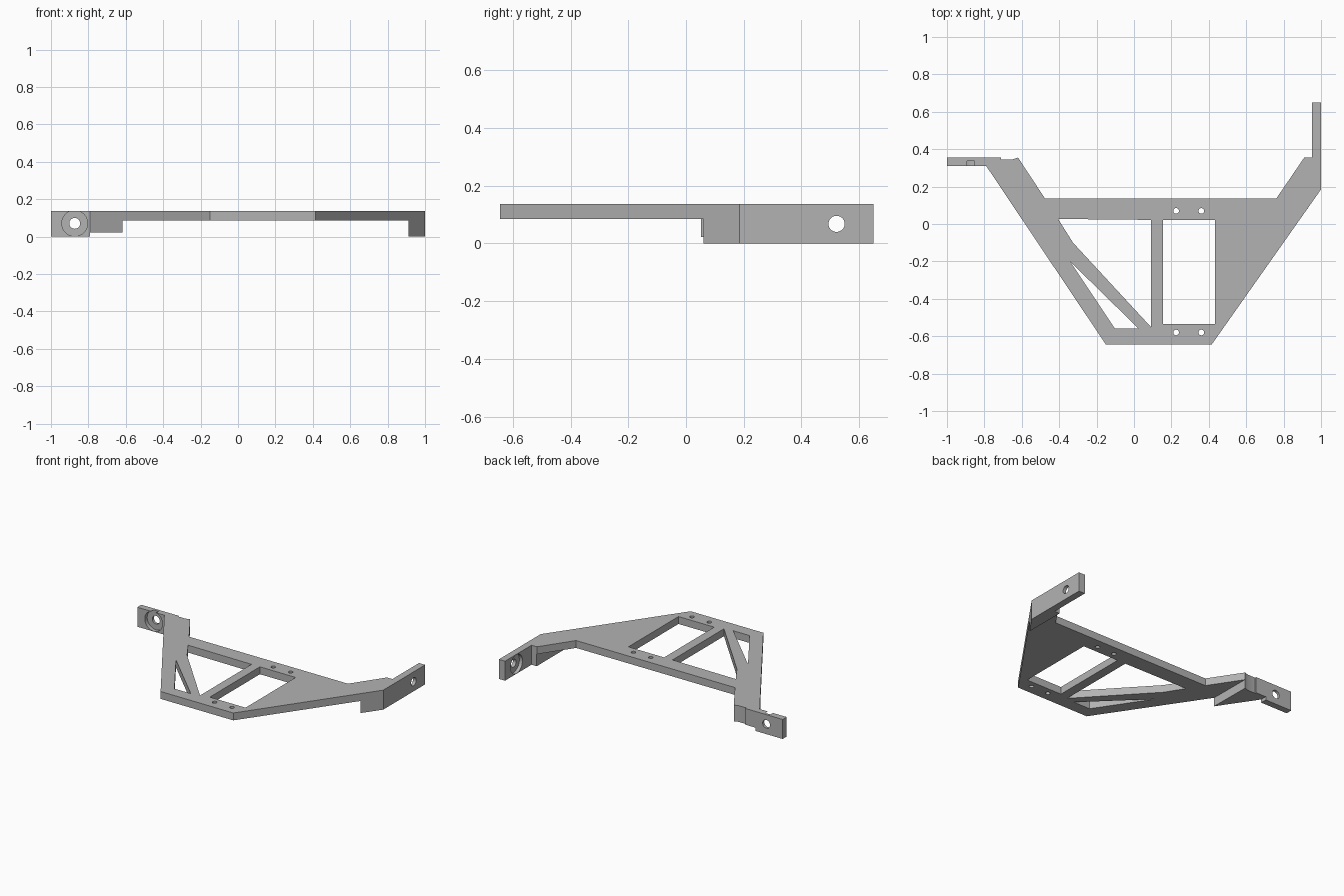
import bpy
import bmesh
from math import pi
from mathutils import Matrix

if "Cube" in bpy.data.objects:
    bpy.data.objects.remove(bpy.data.objects["Cube"])

grey = bpy.data.materials.new("plain_grey")
grey.use_nodes = True
grey.diffuse_color = (0.45, 0.45, 0.45, 1)
grey.node_tree.nodes["Principled BSDF"].inputs["Base Color"].default_value = grey.diffuse_color

TOP, UNDER = 0.137, 0.085


def add(name, bm):
    bmesh.ops.recalc_face_normals(bm, faces=bm.faces)
    mesh = bpy.data.meshes.new(name)
    bm.to_mesh(mesh)
    bm.free()
    mesh.materials.append(grey)
    ob = bpy.data.objects.new(name, mesh)
    bpy.context.collection.objects.link(ob)
    return ob


def prism(name, outline, z0, z1):
    """Upright prism from a plan outline."""
    bm = bmesh.new()
    face = bm.faces.new([bm.verts.new((x, y, z0)) for x, y in outline])
    ext = bmesh.ops.extrude_face_region(bm, geom=[face])
    verts = [v for v in ext["geom"] if isinstance(v, bmesh.types.BMVert)]
    bmesh.ops.translate(bm, verts=verts, vec=(0, 0, z1 - z0))
    return add(name, bm)


def drill(name, centre, radius, length, axis="Z"):
    """Cylinder cutter along an axis."""
    turn = {"X": Matrix.Rotation(pi / 2, 4, "Y"),
            "Y": Matrix.Rotation(pi / 2, 4, "X"),
            "Z": Matrix.Identity(4)}[axis]
    bm = bmesh.new()
    bmesh.ops.create_cone(bm, cap_ends=True, segments=40, radius1=radius, radius2=radius,
                          depth=length, matrix=Matrix.Translation(centre) @ turn)
    return add(name, bm)


def combine(target, other, operation):
    mod = target.modifiers.new(operation, "BOOLEAN")
    mod.operation, mod.solver, mod.object = operation, "EXACT", other
    bpy.context.view_layer.objects.active = target
    bpy.ops.object.modifier_apply(modifier=mod.name)
    bpy.data.objects.remove(other)


# Main plate, with a shallow groove in its back edge
groove = [(-0.62, 0.355), (-0.65, 0.345), (-0.71, 0.345), (-0.71, 0.355)]
frame = prism("bracket_frame", [
    (-0.15, -0.645), (0.415, -0.645), (1, 0.185), (1, 0.355), (0.91, 0.355),
    (0.76, 0.135), (-0.475, 0.135), *groove, (-0.79, 0.355), (-0.79, 0.31)], UNDER, TOP)

# Wedges under both rear corners, and the two mounting tabs
for name, outline, z0, z1 in (
    ("left_wedge", [(0.912, 0.06), (1, 0.185), (1, 0.355), (0.912, 0.355)], 0, UNDER),
    ("right_wedge", [(-0.617, 0.052), *groove, (-0.79, 0.355), (-0.79, 0.31)], 0.023, UNDER),
    ("left_tab", [(0.952, 0.3), (1, 0.3), (1, 0.65), (0.952, 0.65)], 0, TOP),
    ("right_tab", [(-1, 0.31), (-0.79, 0.31), (-0.79, 0.355), (-1, 0.355)], 0, TOP),
):
    combine(frame, prism(name, outline, z0, z1), "UNION")

# Windows through the plate, leaving an upright and a diagonal strut
for outline in (
    [(0.155, 0.022), (0.433, 0.022), (0.433, -0.535), (0.155, -0.535)],
    [(-0.406, 0.027), (0.09, 0.022), (0.09, -0.55), (-0.326, -0.1)],
    [(-0.342, -0.2), (0.025, -0.56), (-0.102, -0.56)],
):
    combine(frame, prism("window_cutter", outline, -0.1, 0.3), "DIFFERENCE")

# Small screw holes in pairs
for x in (0.225, 0.36):
    for y in (0.07, -0.58):
        combine(frame, drill("screw_cutter", (x, y, 0.1), 0.015, 0.4), "DIFFERENCE")

# Bolt holes with counterbores in the tabs
for centre, radius, length, axis in (
    ((-0.873, 0.33, 0.071), 0.029, 0.2, "Y"),
    ((-0.873, 0.287, 0.071), 0.069, 0.1, "Y"),
    ((0.97, 0.522, 0.068), 0.028, 0.2, "X"),
    ((0.926, 0.522, 0.068), 0.066, 0.1, "X"),
):
    combine(frame, drill("bolt_cutter", centre, radius, length, axis), "DIFFERENCE")

# Rounded holes, crisp edges
frame.select_set(True)
bpy.context.view_layer.objects.active = frame
bpy.ops.object.shade_smooth_by_angle(angle=pi / 6)
